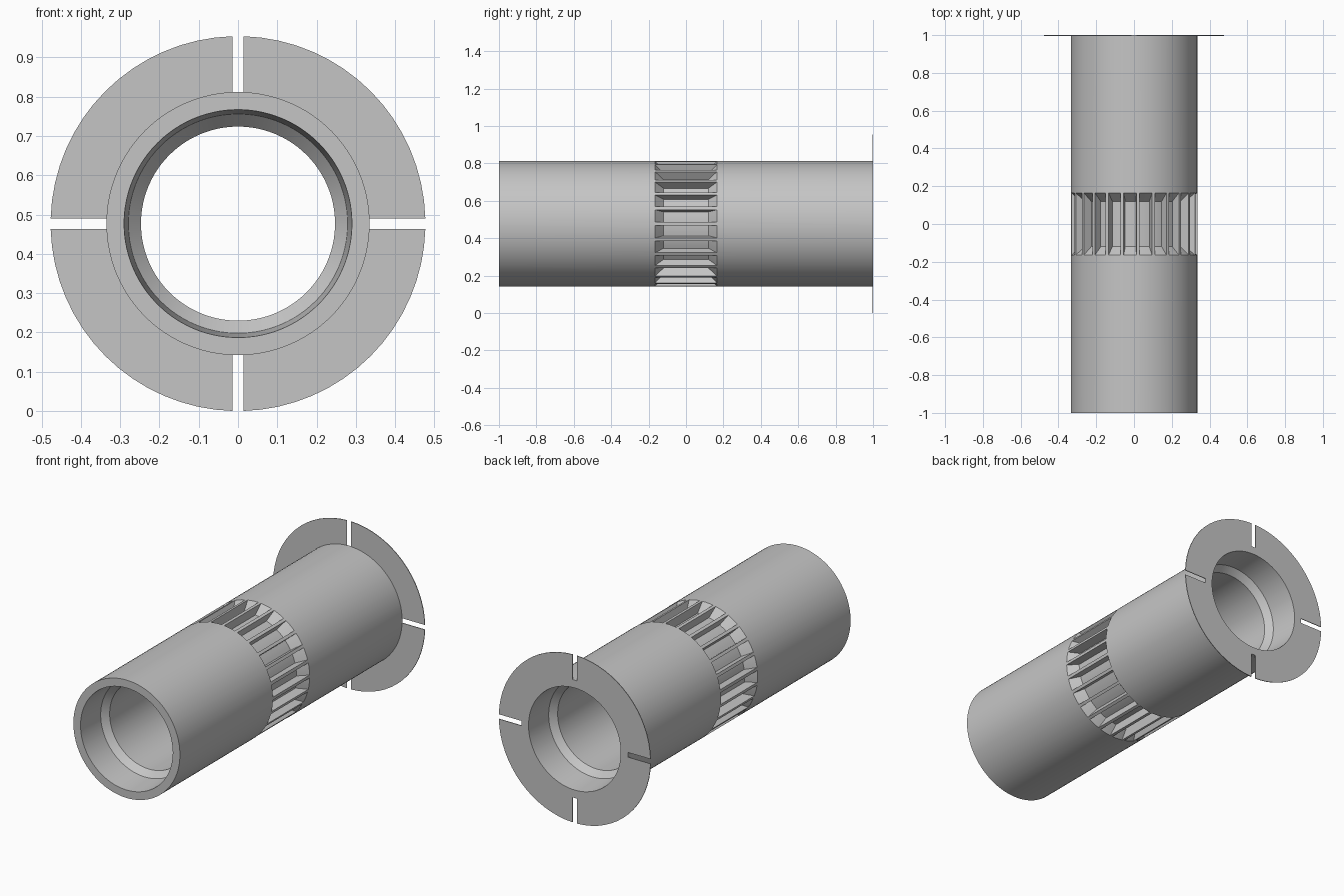
import bpy, bmesh, math
from mathutils import Vector

cube = bpy.data.objects.get("Cube")
if cube:
    bpy.data.objects.remove(cube, do_unlink=True)

AXIS_Z = 0.477      # height of the tube's axis
R_TUBE = 0.335
R_FLANGE = 0.477
GROOVES = 25
GROOVE_END = 0.165
FLOOR_END = 0.12
R_FLOOR = 0.285

grey = bpy.data.materials.new("plain_grey")
grey.use_nodes = True
grey.diffuse_color = (0.56, 0.56, 0.56, 1)
grey.node_tree.nodes["Principled BSDF"].inputs["Base Color"].default_value = grey.diffuse_color


def polar(radius, angle, y):
    return Vector((radius * math.cos(angle), y, radius * math.sin(angle)))


def finish(bm, name):
    bmesh.ops.recalc_face_normals(bm, faces=bm.faces[:])
    mesh = bpy.data.meshes.new(name)
    bm.to_mesh(mesh)
    bm.free()
    mesh.materials.append(grey)
    obj = bpy.data.objects.new(name, mesh)
    obj.location.z = AXIS_Z
    bpy.context.collection.objects.link(obj)
    bpy.ops.object.select_all(action='DESELECT')
    obj.select_set(True)
    bpy.context.view_layer.objects.active = obj
    bpy.ops.object.shade_smooth_by_angle(angle=math.radians(20))
    return obj


# Tube: closed profile (y, radius) turned around the axis, grooves sunk in its middle
half = [(-GROOVE_END, R_TUBE), (-1, R_TUBE), (-1, 0.29), (-0.835, 0.279), (-0.80, 0.247)]
profile = half + [(-y, r) for y, r in reversed(half)]
pitch = math.tau / GROOVES
rib = pitch * 0.2
angles = []
for i in range(GROOVES):
    start = i * pitch + rib / 2
    angles += [start + k * (pitch - rib) / 3 for k in range(4)]

bm = bmesh.new()
rings = [[bm.verts.new(polar(r, a, y)) for y, r in profile] for a in angles]
groove_faces = []
for i, ring in enumerate(rings):
    following = rings[(i + 1) % len(rings)]
    for j in range(len(profile)):
        k = (j + 1) % len(profile)
        face = bm.faces.new((ring[j], ring[k], following[k], following[j]))
        # the closing strip of the profile is the grooved band
        if k == 0 and i % 4 != 3:
            groove_faces.append(face)

result = bmesh.ops.extrude_face_region(bm, geom=groove_faces)
for v in result["geom"]:
    if isinstance(v, bmesh.types.BMVert):
        v.co.x *= R_FLOOR / R_TUBE
        v.co.z *= R_FLOOR / R_TUBE
        v.co.y *= FLOOR_END / GROOVE_END
leftover = [f for f in groove_faces if f.is_valid]
if leftover:
    bmesh.ops.delete(bm, geom=leftover, context='FACES')
finish(bm, "grooved_tube")

# Flange: four thin quadrants parted by narrow slots
SLOT_HALF = 0.0135
STEPS = 16
bm = bmesh.new()
for q in range(4):
    columns = []
    for s in range(STEPS + 1):
        column = []
        for radius in (R_TUBE - 0.001, R_FLANGE):
            gap = math.asin(SLOT_HALF / radius)
            a = q * math.pi / 2 + gap + (math.pi / 2 - 2 * gap) * s / STEPS
            column.append(bm.verts.new(polar(radius, a, 1)))
        columns.append(column)
    for (a, b), (c, d) in zip(columns, columns[1:]):
        bm.faces.new((a, b, d, c))
plate = bmesh.ops.extrude_face_region(bm, geom=bm.faces[:], use_keep_orig=True)
for v in plate["geom"]:
    if isinstance(v, bmesh.types.BMVert):
        v.co.y -= 0.004
finish(bm, "slotted_flange")
